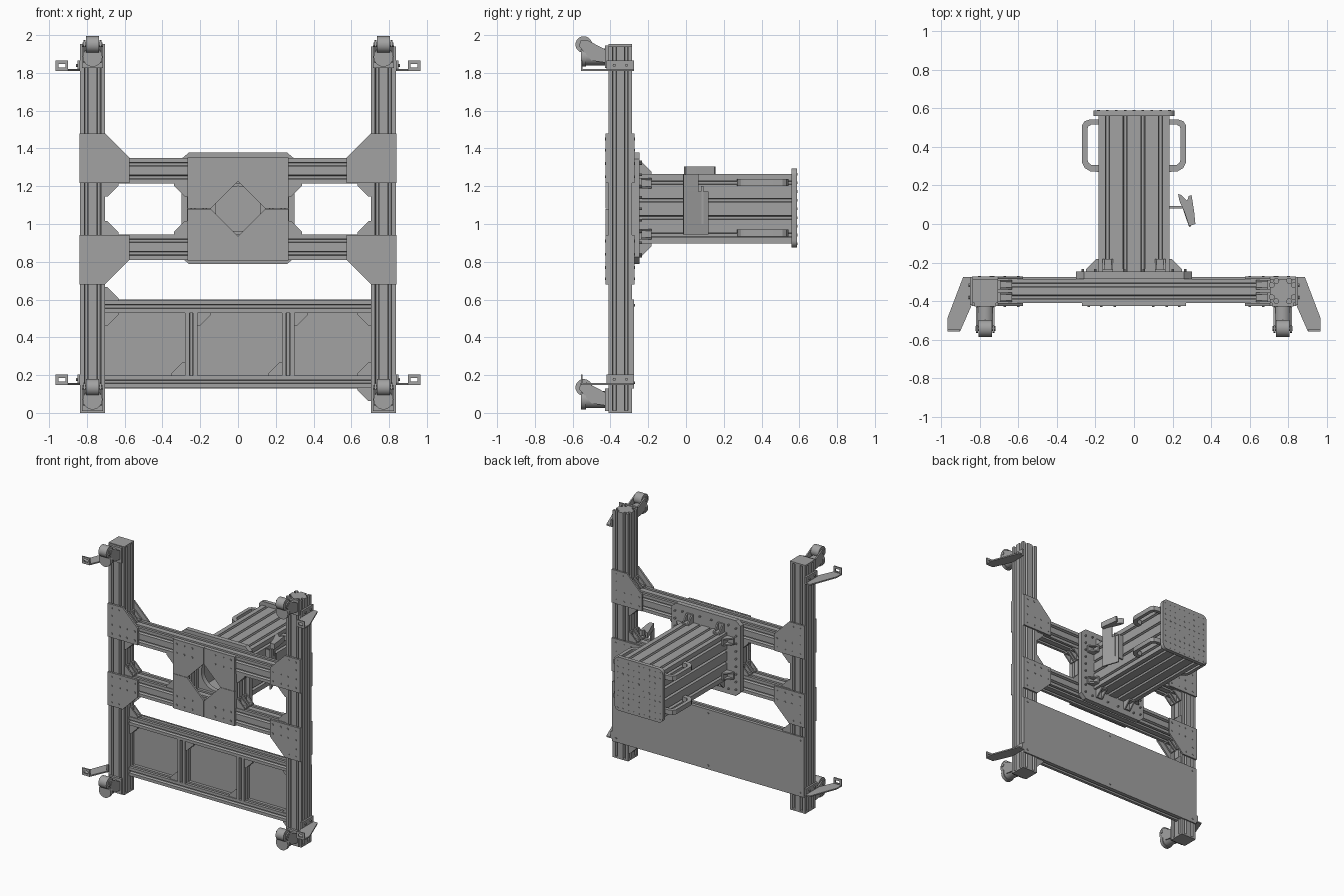
import bpy, bmesh, math
from mathutils import Vector as V

old = bpy.data.objects.get("Cube")
if old:
    bpy.data.objects.remove(old)

grey = bpy.data.materials.new("grey_metal")
grey.use_nodes = True
tone = (0.36, 0.36, 0.36, 1)
grey.diffuse_color = tone
grey.node_tree.nodes["Principled BSDF"].inputs["Base Color"].default_value = tone

parts = {}
AX = {"x": V((1, 0, 0)), "y": V((0, 1, 0)), "z": V((0, 0, 1))}
MID = 1.08          # height of the column axis
BACK, FRONT = -0.285, -0.41


def extrude(name, pts, vec, cap=True):
    """Closed outline swept along a vector, added to the named part."""
    bm = parts.setdefault(name, bmesh.new())
    lo = [bm.verts.new(p) for p in pts]
    hi = [bm.verts.new(V(p) + vec) for p in pts]
    n = len(pts)
    faces = [bm.faces.new((lo[i], lo[(i + 1) % n], hi[(i + 1) % n], hi[i])) for i in range(n)]
    if cap:
        faces += [bm.faces.new(lo[::-1]), bm.faces.new(hi)]
    bmesh.ops.recalc_face_normals(bm, faces=faces)


def prism(name, pts, axis, lo, hi, cap=True):
    def place(a, b):
        return {"x": (lo, a, b), "y": (a, lo, b), "z": (a, b, lo)}[axis]
    extrude(name, [V(place(*p)) for p in pts], AX[axis] * (hi - lo), cap)


def box(name, x0, x1, y0, y1, z0, z1):
    prism(name, [(x0, y0), (x1, y0), (x1, y1), (x0, y1)], "z", z0, z1)


def arc(cx, cy, r, a0, a1, n):
    return [(cx + r * math.cos(math.radians(a0 + (a1 - a0) * i / n)),
             cy + r * math.sin(math.radians(a0 + (a1 - a0) * i / n))) for i in range(n + 1)]


def cyl(name, a, b, r, axis, lo, hi, n=24):
    prism(name, arc(a, b, r, 0, 360, n)[:-1], axis, lo, hi)


def slotted(cx, cy, w, h, nw, nh):
    """Outline of a T-slot extrusion with nw by nh slots."""
    slot = [(-.010, 0), (-.010, .007), (-.014, .008), (-.007, .022)]
    slot += [(-u, v) for u, v in slot[::-1]]
    pts = []
    for k in range(4):
        length, other, n = (w, h, nw) if k % 2 == 0 else (h, w, nh)
        side = [(-length / 2, 0)]
        for i in range(n):
            c = (i + .5) * length / n - length / 2
            side += [(c + u, v) for u, v in slot]
        for u, v in side:
            v -= other / 2
            pts.append([(u, v), (-v, u), (-u, -v), (v, -u)][k])
    return [(cx + u, cy + v) for u, v in pts]


def bracket(corner, d1, d2, leg=.07, width=.05):
    """Hollow corner bracket: two flanges and two triangular webs."""
    c, d1, d2 = V(corner), V(d1), V(d2)
    side = d1.cross(d2)
    t = .012
    base = c - side * width / 2
    flange = [(0, 0), (leg, 0), (leg, t), (t, t), (t, leg), (0, leg)]
    extrude("corner_brackets", [base + d1 * a + d2 * b for a, b in flange], side * width)
    web = [(0, 0), (leg, 0), (leg, t), (t, leg), (0, leg)]
    for s in (0, width - .01):
        extrude("corner_brackets", [base + side * s + d1 * a + d2 * b for a, b in web], side * .01)


def bolts(spots, y, out):
    for x, z in spots:
        cyl("bolt_heads", x, z, .007, "y", y, y + out, 8)


# Posts with end caps (the left post is open at its top)
PY = (FRONT + BACK) / 2
for s in (-1, 1):
    prism("posts", slotted(s * .77, PY, .134, .125, 2, 2), "z", .012, 1.94)
    x0, x1 = s * .77 - .067, s * .77 + .067
    box("end_caps", x0, x1, FRONT, BACK, 0, .012)
    if s < 0:
        box("end_caps", x0, x1, FRONT, BACK, 1.94, 1.952)

# Main cross beams and the short uprights between them
for z in (.878, 1.282):
    prism("cross_beams", slotted(PY, z, .125, .135, 2, 2), "x", -.703, .703)
for s in (-1, 1):
    prism("short_uprights", slotted(s * .207, PY, .125, .125, 2, 2), "z", .945, 1.215)

# Lower frame and back panel
for z in (.165, .563):
    prism("lower_rails", slotted(-.318, z, .066, .066, 1, 1), "x", -.703, .703)
for x in (-.248, .265):
    prism("lower_dividers", slotted(x, -.318, .066, .066, 1, 1), "z", .198, .53)
box("back_panel", -.835, .835, BACK, -.275, .13, .6)
bolts([(x, z) for x in (-.8, 0, .8) for z in (.16, .57)], -.275, .006)
for x in (-.703, -.215, .298):
    bracket((x, -.318, .53), (1, 0, 0), (0, 0, -1))
for x in (-.281, .232, .703):
    bracket((x, -.318, .198), (-1, 0, 0), (0, 0, 1))
bracket((.703, -.318, .53), (-1, 0, 0), (0, 0, -1))
bracket((-.703, -.318, .596), (1, 0, 0), (0, 0, 1))
bracket((.703, -.318, .132), (-1, 0, 0), (0, 0, -1))

# Joint plates on both faces of each post and beam crossing
for s in (-1, 1):
    for u in (-1, 1):
        outline = [(s * a, MID + u * b) for a, b in
                   ((.838, .4), (.705, .4), (.575, .27), (.575, .138), (.838, .138))]
        spots = [(s * a, MID + u * b) for a, b in
                 ((.8, .17), (.8, .24), (.8, .31), (.8, .37), (.74, .37), (.73, .24),
                  (.73, .17), (.67, .24), (.67, .17), (.6, .24), (.6, .17))]
        for y, d in ((FRONT, -.015), (BACK, .012)):
            prism("joint_plates", outline, "y", y, y + d)
            bolts(spots, y + d, .004 if d > 0 else -.004)
        # Corner brackets above and below each beam
        for y in (-.38, -.315):
            for z, up in ((MID + u * .135, -u), (MID + u * .27, u)):
                bracket((s * .703, y, z), (-s, 0, 0), (0, 0, up))
            bracket((s * .27, y, MID + u * .135), (s, 0, 0), (0, 0, -u))

# Front centre plate in four quarters around a diamond opening
for s in (-1, 1):
    for u in (-1, 1):
        quarter = [(.001, .145), (.001, .272), (.268, .272), (.268, .001), (.145, .001)]
        prism("front_centre_plate", [(s * a, MID + u * b) for a, b in quarter],
              "y", FRONT - .015, FRONT)
        bolts([(s * a, MID + u * b) for a in (.1, .17, .235) for b in (.17, .24)],
              FRONT - .015, -.004)

# Back mounting plate with a round opening, made of two halves
for s in (-1, 1):
    half = [(0, -.293), (.26, -.293), (.3, -.255), (.3, .265), (.26, .298), (0, .298)]
    half += arc(0, 0, .12, 90, -90, 16)
    prism("mounting_plate", [(s * a, MID + b) for a, b in half], "y", BACK, -.247)
    spots = [(s * .265, MID + i * .06) for i in range(-4, 5)]
    spots += [(s * a, MID + b) for a in (.05, .2) for b in (-.25, .25)]
    bolts(spots, -.247, .014)

# Hollow column and its end plate
prism("column", slotted(0, MID, .366, .368, 4, 4), "y", -.247, .558, False)
prism("column", [(a * .13, MID + b * .13) for a, b in ((-1, -1), (1, -1), (1, 1), (-1, 1))],
      "y", -.247, .558, False)
rounded = []
for k, (a, b) in enumerate(((1, 1), (-1, 1), (-1, -1), (1, -1))):
    rounded += arc(a * .172, MID + .005 + b * .172, .038, 90 * k, 90 * k + 90, 6)
prism("end_plate", rounded, "y", .558, .588)
bolts([(i * .046, MID + j * .046) for i in range(-4, 5) for j in range(-4, 5)
       if (i, j) != (0, 0)], .588, .002)

# Column foot brackets on all four sides
for s in (-1, 1):
    for u in (-1, 1):
        bracket((s * .183, -.247, MID + u * .135), (s, 0, 0), (0, 1, 0), .065, .055)
        bracket((u * .135, -.247, MID + s * .184), (0, 0, s), (0, 1, 0), .065, .055)

# Four grab handles
for s in (-1, 1):
    outer = [(.183, .27), (.225, .272), (.255, .29), (.27, .32),
             (.27, .51), (.255, .533), (.225, .542), (.183, .542)]
    inner = [(.183, .515), (.22, .515), (.237, .505), (.242, .49),
             (.242, .335), (.235, .317), (.22, .305), (.183, .305)]
    for z in (1.22, .952):
        prism("grab_handles", [(s * a, b) for a, b in outer + inner], "z", z - .018, z + .018)

# Side clip on the left of the column
box("clip_arm", .183, .262, .08, .092, 1.0, 1.2)
prism("clip_plate", [(.285, -.01), (.318, 0), (.312, .06), (.298, .15), (.283, .145),
                     (.275, .12), (.245, .15), (.228, .155), (.235, .12), (.262, .06)],
      "z", 1.262, 1.305)
prism("clip_plate", [(.285, -.015), (.295, -.012), (.25, .118), (.24, .115)], "z", .945, 1.172)
prism("clip_plate", [(.285, -.015), (.295, -.012), (.269, .065), (.259, .062)], "z", 1.172, 1.262)

# Levelling casters on the front of the posts
for x in (-.77, .77):
    for z in (.07, 1.885):
        box("caster_plates", x - .055, x + .055, FRONT - .018, FRONT, z - .06, z + .06)
        cyl("caster_bodies", x, z, .045, "y", -.53, -.428)
        cyl("caster_feet", x, z, .052, "y", -.555, -.53)
        for s in (-1, 1):
            a = x + s * .042
            cheek = [(-.43, z - .03), (-.43, z + .04), (-.525, z + .09),
                     (-.56, z + .085), (-.565, z + .055), (-.5, z - .02)]
            prism("caster_forks", cheek, "x", a - .005, a + .005)
        cyl("caster_wheels", -.541, z + .065, .044, "x", x - .034, x + .034)
        cyl("caster_axles", -.541, z + .065, .012, "x", x - .052, x + .052, 12)

# Outrigger arms beside the posts, with a slotted front flange
for s in (-1, 1):
    for z in (.148, 1.81):
        blade = [(.838, -.275), (.885, -.275), (.967, -.49), (.967, -.555), (.9, -.555), (.838, -.415)]
        prism("arm_blades", [(s * a, b) for a, b in blade], "z", z, z + .01)
        side = sorted((s * .836, s * .85))
        box("arm_side_plates", *side, -.42, -.275, z, z + .055)
        for lo, hi, z0, z1 in ((.9, .967, 0, .018), (.9, .967, .038, .055),
                               (.9, .914, .018, .038), (.95, .967, .018, .038)):
            box("arm_flanges", *sorted((s * lo, s * hi)), -.557, -.547, z + z0, z + z1)
        for y in (-.38, -.315):
            cyl("bolt_heads", y, z + .03, .008, "x", s * .85, s * .858, 8)

# Turn the collected parts into objects
bpy.ops.object.select_all(action="DESELECT")
for name, bm in parts.items():
    mesh = bpy.data.meshes.new(name)
    bm.to_mesh(mesh)
    bm.free()
    mesh.materials.append(grey)
    obj = bpy.data.objects.new(name, mesh)
    bpy.context.collection.objects.link(obj)
    obj.select_set(True)
    bpy.context.view_layer.objects.active = obj
bpy.ops.object.shade_smooth_by_angle(angle=math.radians(30))
